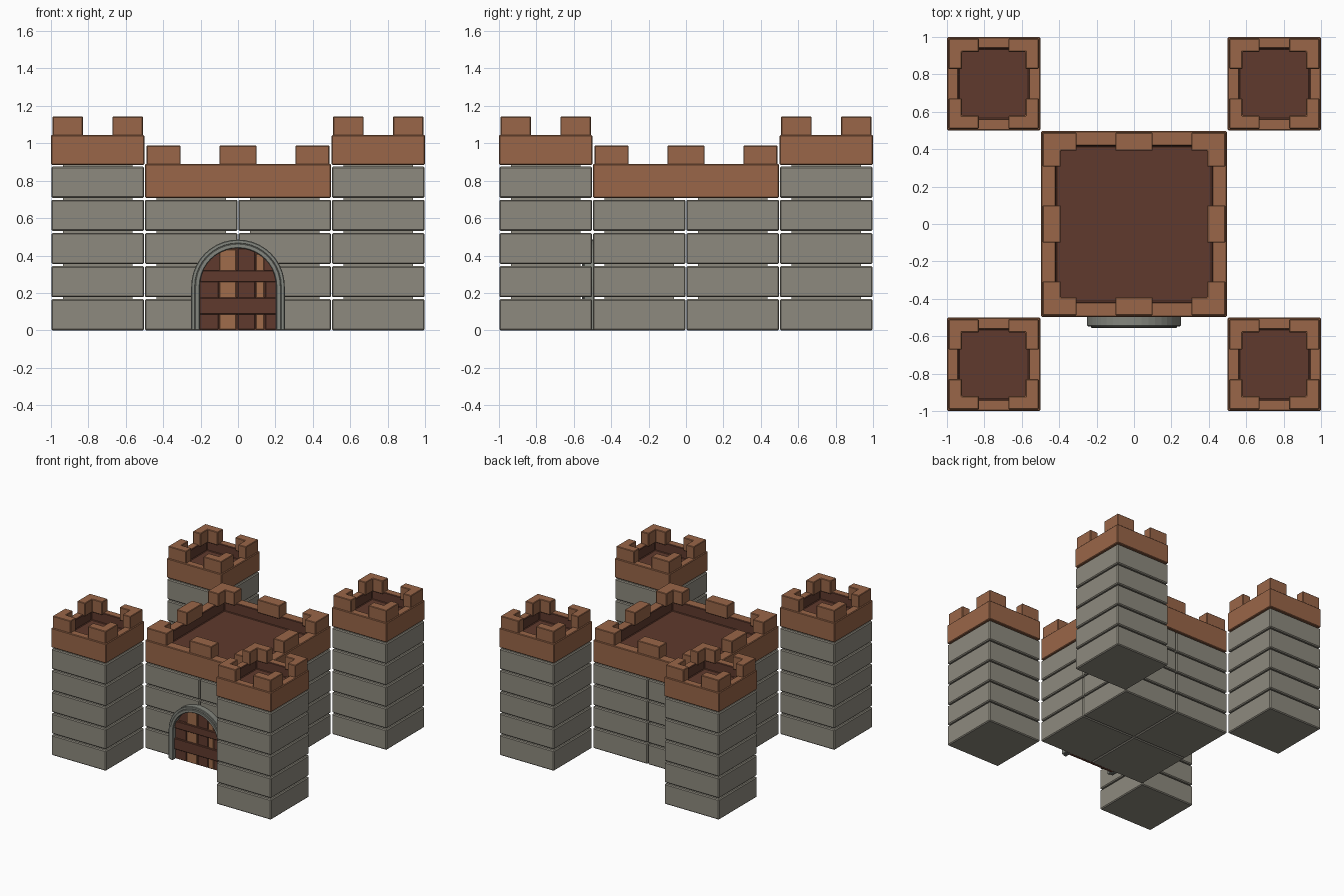
import bpy, bmesh, math

cube = bpy.data.objects.get("Cube")
if cube:
    bpy.data.objects.remove(cube, do_unlink=True)


def material(name, rgb):
    m = bpy.data.materials.new(name)
    m.use_nodes = True
    m.diffuse_color = (*rgb, 1)
    m.node_tree.nodes["Principled BSDF"].inputs["Base Color"].default_value = (*rgb, 1)
    return m


STONE = material("warm grey stone", (0.27, 0.255, 0.21))
FRAME = material("cool grey stone", (0.23, 0.24, 0.21))
CLAY = material("terracotta", (0.32, 0.133, 0.065))
DARK = material("dark brown", (0.115, 0.042, 0.026))
WOOD = material("light wood", (0.35, 0.15, 0.07))


def finish(bm, name, mats, bevel=0.0):
    """Turn a bmesh into an object with an optional edge bevel."""
    bmesh.ops.recalc_face_normals(bm, faces=bm.faces)
    me = bpy.data.meshes.new(name)
    bm.to_mesh(me)
    bm.free()
    for m in mats:
        me.materials.append(m)
    ob = bpy.data.objects.new(name, me)
    bpy.context.scene.collection.objects.link(ob)
    if bevel:
        mod = ob.modifiers.new("edge bevel", 'BEVEL')
        mod.width = bevel
        mod.segments = 1
        mod.limit_method = 'ANGLE'
    return ob


def prism(name, pts, direction, mat, bevel=0.0):
    """Extrude a closed 3D outline along a direction."""
    bm = bmesh.new()
    face = bm.faces.new([bm.verts.new(p) for p in pts])
    ext = bmesh.ops.extrude_face_region(bm, geom=[face], use_keep_orig=True)
    verts = [g for g in ext["geom"] if isinstance(g, bmesh.types.BMVert)]
    bmesh.ops.translate(bm, verts=verts, vec=direction)
    return finish(bm, name, [mat], bevel)


def box(name, x, y, z, mat, bevel=0.0):
    pts = [(x[0], y[0], z[0]), (x[1], y[0], z[0]), (x[1], y[1], z[0]), (x[0], y[1], z[0])]
    return prism(name, pts, (0, 0, z[1] - z[0]), mat, bevel)


def square(name, cx, cy, half, z, mat, bevel=0.0):
    return box(name, (cx - half, cx + half), (cy - half, cy + half), z, mat, bevel)


def stack(name, cx, cy, layers):
    """Column of bevelled blocks around a narrower core."""
    pitch, height = 0.177, 0.167
    for i in range(layers):
        square(f"{name}_block_{i + 1}", cx, cy, 0.248,
               (i * pitch, i * pitch + height), STONE, 0.007)
    square(f"{name}_core", cx, cy, 0.185, (0.02, layers * pitch + 0.02), STONE)


def crown(name, cx, cy, half, wall, z, floor, arm, centre=0.0):
    """Parapet with a sunken floor, corner merlons and optional middle merlons."""
    bm = bmesh.new()
    bmesh.ops.create_cube(bm, size=1)
    for v in bm.verts:
        v.co = (cx + v.co.x * 2 * half, cy + v.co.y * 2 * half,
                z[0] if v.co.z < 0 else z[1])
    top = max(bm.faces, key=lambda f: f.calc_center_median().z)
    bmesh.ops.inset_region(bm, faces=[top], thickness=wall)
    ext = bmesh.ops.extrude_face_region(bm, geom=[top])
    for g in ext["geom"]:
        if isinstance(g, bmesh.types.BMVert):
            g.co.z = floor
        elif isinstance(g, bmesh.types.BMFace):
            g.material_index = 1
            for e in g.edges:
                for f in e.link_faces:
                    f.material_index = 1
    if top.is_valid:
        bmesh.ops.delete(bm, geom=[top], context='FACES_ONLY')
    finish(bm, f"{name}_parapet", [CLAY, DARK], 0.005)

    a = half - 0.008
    b = half - wall + 0.008
    c = half - arm
    base, rise = z[1] - 0.01, 0.108
    corner = [(a, a), (c, a), (c, b), (b, b), (b, c), (a, c)]
    for sx in (-1, 1):
        for sy in (-1, 1):
            prism(f"{name}_corner_merlon", [(cx + sx * p, cy + sy * q, base) for p, q in corner],
                  (0, 0, rise), CLAY, 0.004)
    if centre:
        for s in (-1, 1):
            span = sorted((s * a, s * b))
            mid = (-centre, centre)
            box(f"{name}_middle_merlon", mid, span, (base, base + rise), CLAY, 0.004)
            box(f"{name}_side_merlon", span, mid, (base, base + rise), CLAY, 0.004)


# Four corner towers
for x, side in ((-0.75, "right"), (0.75, "left")):
    for y, end in ((-0.75, "front"), (0.75, "back")):
        tower = f"{end}_{side}_tower"
        stack(tower, x, y, 5)
        crown(tower, x, y, 0.249, 0.087, (0.885, 1.045), 0.96, 0.17)

# Central keep
for x in (-0.25, 0.25):
    for y in (-0.25, 0.25):
        stack("keep", x, y, 4)
crown("keep", 0, 0, 0.497, 0.113, (0.708, 0.89), 0.8, 0.19, 0.1)

# Arched gate surround
SPRING = 0.235


def arch(r, y, steps=20):
    arc = [math.pi * i / steps for i in range(steps + 1)]
    curve = [(r * math.cos(t), y, SPRING + r * math.sin(t)) for t in arc]
    return [(r, y, 0)] + curve + [(-r, y, 0)]


def arch_band(name, outer, inner, front):
    pts = arch(outer, front) + arch(inner, front)[::-1]
    return prism(name, pts, (0, -0.49 - front, 0), FRAME, 0.004)


arch_band("gate_outer_arch", 0.25, 0.228, -0.547)
arch_band("gate_inner_arch", 0.23, 0.204, -0.555)

# Wooden gate: backing, planks and crossbars
prism("gate_backing", arch(0.215, -0.512), (0, 0.02, 0), DARK)
planks = [(-0.205, -0.105, DARK), (-0.1, -0.01, WOOD), (0, 0.09, DARK),
          (0.096, 0.14, WOOD), (0.146, 0.205, DARK)]
for x0, x1, mat in planks:
    far = max(abs(x0), abs(x1))
    top = SPRING + math.sqrt(0.222 ** 2 - far ** 2)
    box("gate_plank", (x0, x1), (-0.522, -0.5), (0.004, top), mat, 0.003)
for z in ((0.085, 0.175), (0.258, 0.32)):
    box("gate_crossbar", (-0.207, 0.207), (-0.534, -0.5), z, DARK, 0.004)
